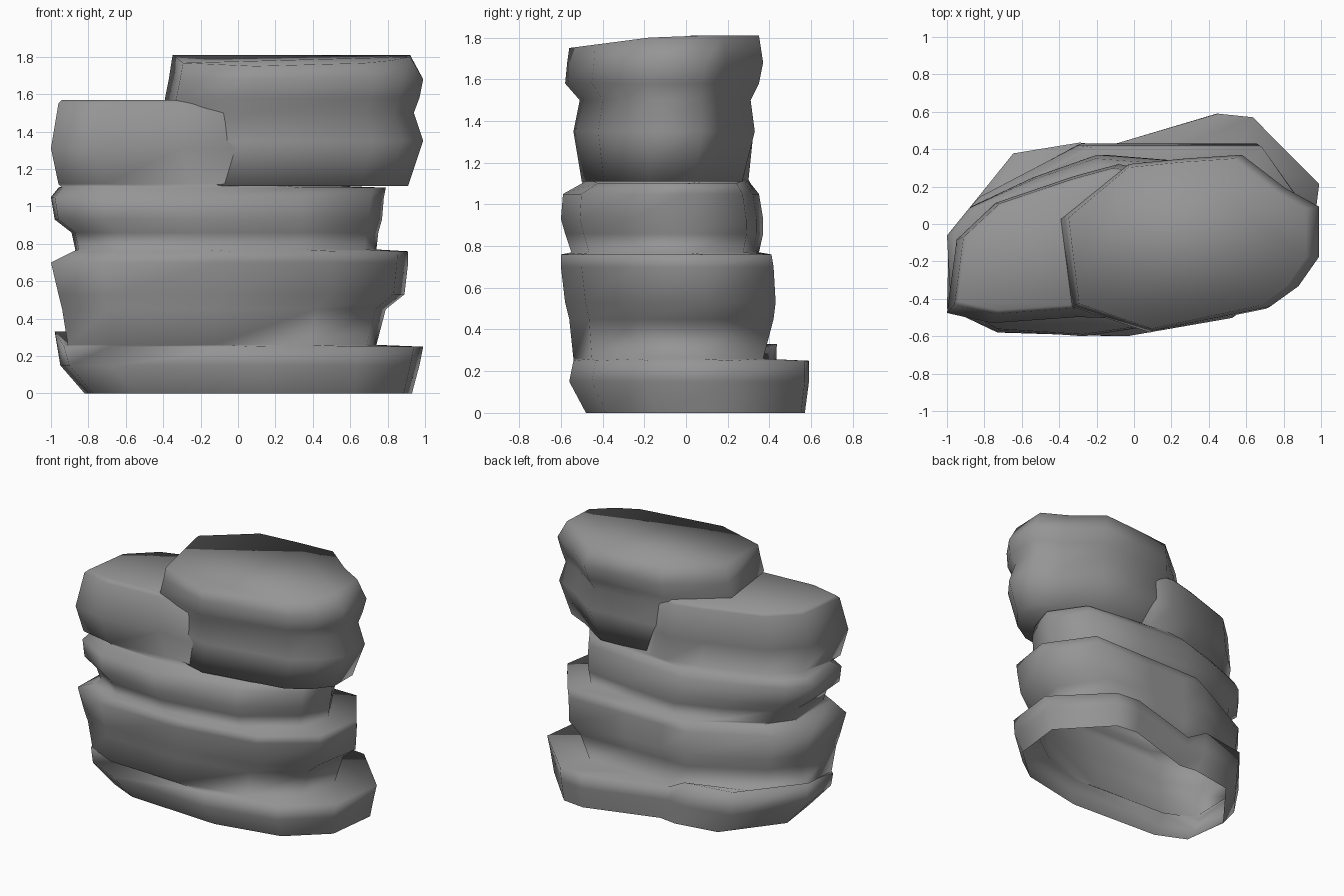
import bpy, bmesh

if "Cube" in bpy.data.objects:
    bpy.data.objects.remove(bpy.data.objects["Cube"])

# Dark grey stone
stone = bpy.data.materials.new("stone")
stone.diffuse_color = (.3, .3, .3, 1)
stone.use_nodes = True
stone.node_tree.nodes["Principled BSDF"].inputs["Base Color"].default_value = stone.diffuse_color


def fit(outline, level):
    """Stretch a plan outline to the bounds of one level: z, x0, x1, y0, y1."""
    z, x0, x1, y0, y1 = level
    xs, ys = [p[0] for p in outline], [p[1] for p in outline]
    fx = lambda x: x0 + (x - min(xs)) / (max(xs) - min(xs)) * (x1 - x0)
    fy = lambda y: y0 + (y - min(ys)) / (max(ys) - min(ys)) * (y1 - y0)
    return [(fx(x), fy(y), z) for x, y in outline]


def loft(name, rings, cap_bottom):
    bm = bmesh.new()
    loops = [[bm.verts.new(p) for p in r] for r in rings]
    n = len(loops[0])
    for a, b in zip(loops, loops[1:]):
        for i in range(n):
            j = (i + 1) % n
            bm.faces.new((a[i], a[j], b[j], b[i]))
    bm.faces.new(loops[-1])
    if cap_bottom:
        bm.faces.new(loops[0][::-1])
    for f in bm.faces:
        f.smooth = True
    me = bpy.data.meshes.new(name)
    bm.to_mesh(me)
    bm.free()
    me.materials.append(stone)
    ob = bpy.data.objects.new(name, me)
    bpy.context.collection.objects.link(ob)
    return ob


# Plan outlines of the rock strata, counter-clockwise from the left end
base = [(-1, -.05), (-.95, -.42), (-.7, -.53), (.1, -.57), (.65, -.46), (.95, -.2),
        (1, .21), (.64, .58), (.45, .6), (-.15, .42), (-.3, .44), (-.66, .38)]
second = [(-.99, -.05), (-1, -.45), (-.73, -.58), (-.1, -.6), (.5, -.5), (.85, -.25),
          (.91, .1), (.67, .43), (.2, .43), (-.1, .43), (-.3, .43), (-.83, .15)]
third = [(-1, -.05), (-.98, -.42), (-.73, -.56), (-.27, -.59), (.35, -.5), (.72, -.25),
         (.79, 0), (.62, .29), (.2, .34), (-.2, .37), (-.55, .25), (-.88, .1)]
shoulder = [(-.95, -.07), (-1, -.43), (-.77, -.48), (-.33, -.45), (0, -.46), (.2, -.2),
            (.2, 0), (.15, .2), (0, .28), (-.12, .3), (-.35, .24), (-.75, .11)]
crown = [(-.37, .05), (-.31, -.43), (.1, -.57), (.72, -.44), (.87, -.33), (.98, -.17),
         (.98, .1), (.8, .2), (.57, .38), (.27, .36), (-.03, .33)]

# Rock body: three strata and the left shoulder as one open-bottomed shell
strata = [
    (base, [(0, -.82, .93, -.48, .57), (.15, -.95, .97, -.56, .59),
            (.25, -.98, .99, -.54, .59)]),
    (second, [(.26, -.91, .74, -.54, .37), (.45, -.94, .79, -.56, .42),
              (.53, -.96, .89, -.58, .43), (.7, -1, .91, -.6, .42),
              (.76, -.88, .91, -.6, .41)]),
    (third, [(.77, -.87, .74, -.55, .35), (.86, -.89, .75, -.58, .37),
             (.93, -.98, .77, -.6, .37), (1.05, -1, .78, -.59, .35),
             (1.1, -.96, .79, -.5, .31)]),
    (shoulder, [(1.12, -.96, .3, -.49, .3), (1.31, -1, .25, -.53, .32),
                (1.55, -.96, .2, -.48, .3), (1.57, -.94, .18, -.46, .28)]),
]
body = [fit(o, l) for o, levels in strata for l in levels]
# the base stratum rises at its back-left lobe
body[2] = [(x, y, z + (.08 if x < -.25 and y > -.1 else 0)) for x, y, z in body[2]]
loft("rock_body", body, False)

# Upper block on the right, its top dipping towards the front
levels = [(1.11, -.4, .91, -.5, .27), (1.35, -.4, .99, -.54, .33), (1.5, -.4, .94, -.51, .31),
          (1.58, -.39, .97, -.58, .35), (1.68, -.37, .99, -.57, .37), (1.81, -.35, .92, -.56, .35)]
rings = [fit(crown, l) for l in levels]
rings[-1] = [(x, y, z - .13 * max(0, -.1 - y)) for x, y, z in rings[-1]]
loft("upper_block", rings, True)
